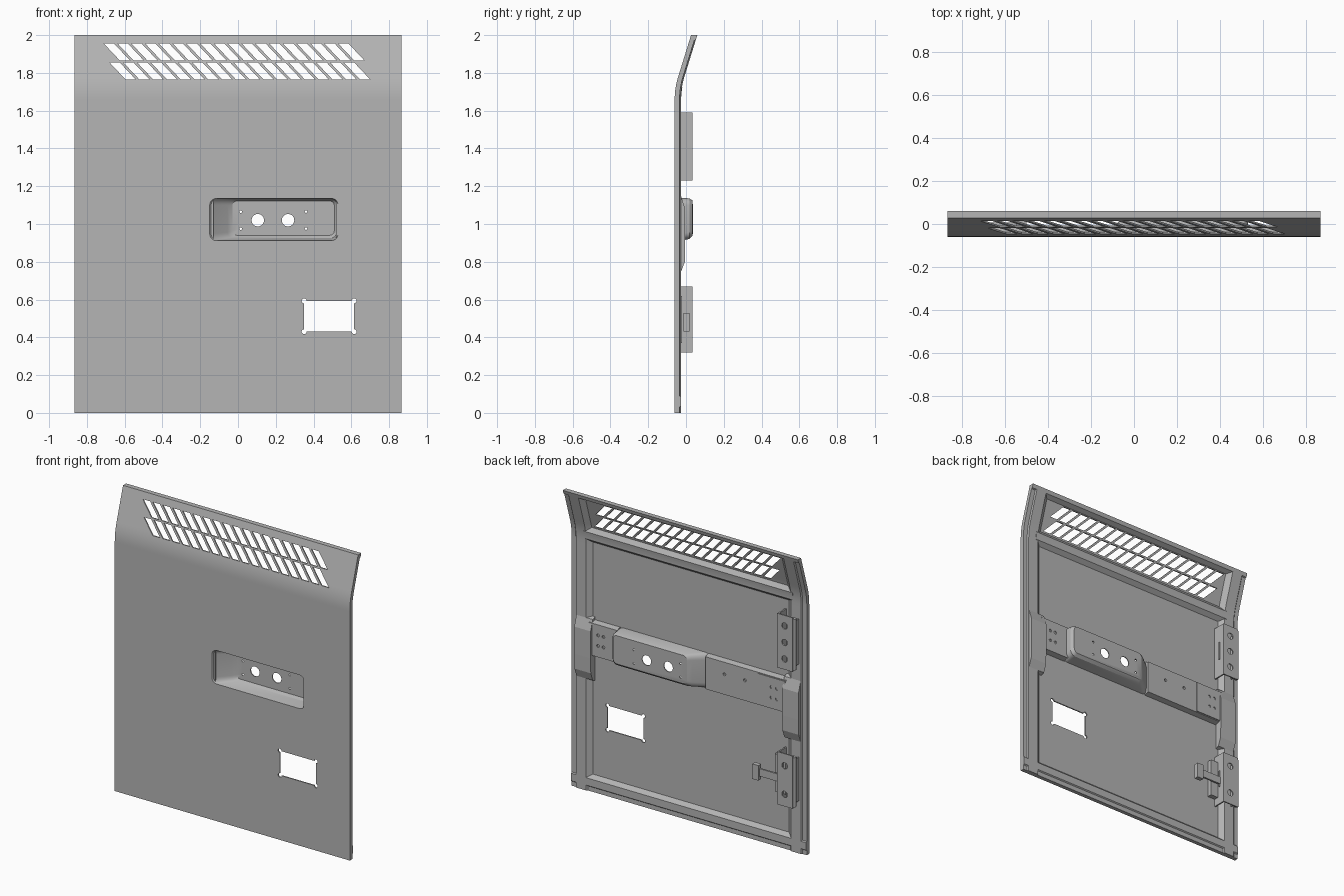
import bpy, bmesh, math
from mathutils import Vector

cube = bpy.data.objects.get("Cube")
if cube:
    bpy.data.objects.remove(cube)

grey = bpy.data.materials.new("plain_grey")
grey.use_nodes = True
grey.diffuse_color = (0.46, 0.46, 0.46, 1)
grey.node_tree.nodes["Principled BSDF"].inputs["Base Color"].default_value = grey.diffuse_color

# The panel leans back above this bend
BEND, SOFT, LEAN = 1.66, 0.12, 0.31
STATIONS = [BEND - 0.02] + [BEND + SOFT * i / 8 for i in range(9)] + [BEND + SOFT + 0.02]


def lean(z):
    t = max(0, z - BEND)
    return LEAN * t * t / (2 * SOFT) if t < SOFT else LEAN * (t - SOFT / 2)


def finish(name, bm):
    bmesh.ops.recalc_face_normals(bm, faces=bm.faces[:])
    mesh = bpy.data.meshes.new(name)
    bm.to_mesh(mesh)
    bm.free()
    mesh.materials.append(grey)
    obj = bpy.data.objects.new(name, mesh)
    bpy.context.collection.objects.link(obj)
    return obj


def add_prism(bm, axis, pts, a, b):
    """Extrude a 2D outline along an axis; the outline uses the other two axes in order."""
    def place(p, h):
        p = list(p)
        p.insert("xyz".index(axis), h)
        return bm.verts.new(p)
    low, high = [place(p, a) for p in pts], [place(p, b) for p in pts]
    bm.faces.new(low)
    bm.faces.new(high[::-1])
    for i in range(len(pts)):
        j = (i + 1) % len(pts)
        bm.faces.new((low[i], low[j], high[j], high[i]))


def prism(name, axis, pts, a, b, bent=False):
    bm = bmesh.new()
    add_prism(bm, axis, pts, a, b)
    if bent:
        for z in STATIONS:
            bmesh.ops.bisect_plane(bm, geom=bm.verts[:] + bm.edges[:] + bm.faces[:],
                                   plane_co=(0, 0, z), plane_no=(0, 0, 1))
        for v in bm.verts:
            v.co.y += lean(v.co.z)
    return finish(name, bm)


def rect(x0, x1, z0, z1):
    return [(x0, z0), (x1, z0), (x1, z1), (x0, z1)]


def box(name, x, y, z):
    return prism(name, "y", rect(*x, *z), *y)


def circle(x, z, r, n=20):
    return [(x + r * math.cos(math.tau * i / n), z + r * math.sin(math.tau * i / n)) for i in range(n)]


def rounded(x0, x1, z0, z1, r, n=5):
    pts = []
    for k, (cx, cz) in enumerate(rect(x0 + r, x1 - r, z0 + r, z1 - r)):
        for i in range(n + 1):
            a = math.pi + (k + i / n) * math.pi / 2
            pts.append((cx + r * math.cos(a), cz + r * math.sin(a)))
    return pts


def apply(obj, mod):
    bpy.context.view_layer.objects.active = obj
    bpy.ops.object.modifier_apply(modifier=mod.name)


def cut(obj, outlines, y0=-0.3, y1=0.3):
    """Cut outlines straight through along y."""
    bm = bmesh.new()
    for pts in outlines:
        add_prism(bm, "y", pts, y0, y1)
    cutter = finish("cutter", bm)
    mod = obj.modifiers.new("cut", "BOOLEAN")
    mod.operation, mod.solver, mod.object = "DIFFERENCE", "EXACT", cutter
    apply(obj, mod)
    bpy.data.objects.remove(cutter)


def smooth(obj):
    bpy.ops.object.select_all(action="DESELECT")
    obj.select_set(True)
    bpy.context.view_layer.objects.active = obj
    bpy.ops.object.shade_smooth_by_angle(angle=math.radians(30))


W = 0.865

# Outer skin with vents, window and pocket opening
skin = prism("outer_skin", "x", [(-0.06, 0), (-0.052, 0), (-0.052, 2), (-0.06, 2)], -W, W, bent=True)
slots = []
for x0, top, bottom in ((-0.71, 1.955, 1.865), (-0.68, 1.855, 1.765)):
    for i in range(18):
        x = x0 + 0.073 * i
        slots.append([(x, top), (x + 0.054, top), (x + 0.139, bottom), (x + 0.085, bottom)])
cut(skin, slots)
window = rect(0.35, 0.615, 0.43, 0.593)
cut(skin, [window])
cut(skin, [circle(x, z, 0.013) for x, z in window])
opening = rounded(-0.15, 0.53, 0.912, 1.135, 0.035)
cut(skin, [opening])
smooth(skin)

# Side rails of the inner frame
for name, s in (("left_rail", 1), ("right_rail", -1)):
    section = [(W, -0.055), (W, -0.034), (0.835, -0.034), (0.828, -0.027),
               (0.755, -0.027), (0.72, -0.054)]
    smooth(prism(name, "z", [(s * x, y) for x, y in section], 0, 2, bent=True))

# Cross rails: bottom, bend and top
prism("bottom_rail", "x", [(-0.055, 0), (-0.034, 0), (-0.034, 0.03), (-0.027, 0.036),
                           (-0.027, 0.085), (-0.054, 0.11)], -W, W)
prism("top_rail", "x", [(-0.055, 2), (-0.027, 2), (-0.027, 1.975), (-0.054, 1.958)], -W, W, bent=True)
prism("bend_rail", "x", [(-0.054, 1.65), (-0.025, 1.675), (-0.025, 1.725), (-0.054, 1.755)],
      -0.77, 0.77, bent=True)

# Recessed handle pocket: sloped walls and floor
bm = bmesh.new()
loops = []
for y, pts in ((-0.06, opening), (0.015, rounded(-0.055, 0.522, 0.926, 1.13, 0.03)),
               (0.03, rounded(-0.03, 0.51, 0.94, 1.122, 0.025))):
    loops.append([bm.verts.new((x, y, z)) for x, z in pts])
for a, b in zip(loops, loops[1:]):
    for i in range(len(a)):
        j = (i + 1) % len(a)
        bm.faces.new((a[i], a[j], b[j], b[i]))
bm.faces.new(loops[-1])
pocket = finish("handle_pocket", bm)
shell = pocket.modifiers.new("shell", "SOLIDIFY")
shell.thickness, shell.offset = 0.006, 1
apply(pocket, shell)
cut(pocket, [circle(x, 1.02, 0.033, 32) for x in (0.105, 0.265)] +
    [circle(x, z, 0.007, 10) for x in (0.015, 0.36) for z in (0.975, 1.065)])
smooth(pocket)

# Cross bar on both sides of the pocket
bar = [(-0.054, 0.905), (-0.018, 0.915), (-0.018, 1.13), (-0.054, 1.14)]
long_bar = prism("long_cross_bar", "x", bar, -0.73, -0.13)
short_bar = prism("short_cross_bar", "x", bar, 0.52, 0.73)
end_plate = box("cross_bar_end_plate", (-0.72, -0.52), (-0.03, -0.012), (0.92, 1.125))
cut(long_bar, [circle(x, 1.05, 0.01, 12) for x in (-0.27, -0.42)], -0.03, 0.1)
for obj, s in ((end_plate, -1), (short_bar, 1)):
    cut(obj, [circle(s * x, z, 0.01, 12) for x in (0.62, 0.66) for z in (0.99, 1.06)], -0.025, 0.1)

# Raised brackets where the bar meets the rails
bulge = [(-0.054, 0.735), (-0.027, 0.745), (-0.006, 0.8), (-0.004, 0.9),
         (-0.004, 1.08), (-0.027, 1.15), (-0.054, 1.16)]
for name, s in (("left_bracket", 1), ("right_bracket", -1)):
    a, b = sorted((s * 0.705, s * 0.825))
    prism(name, "x", bulge, a, b)

# Hinges: folded channel, back plate with holes, and pin knuckle
for name, z0, z1, holes in (("upper_hinge", 1.23, 1.59, (0.07, 0.18, 0.29)),
                            ("lower_hinge", 0.32, 0.67, (0.08, 0.27))):
    box(name + "_wall", (-0.705, -0.695), (-0.053, 0.035), (z0, z1))
    plate = box(name + "_plate", (-0.81, -0.695), (0.027, 0.035), (z0, z1))
    cut(plate, [circle(-0.75, z0 + h, 0.021) for h in holes])
    pin = [(x, y) for x, y in circle(-0.808, 0.02, 0.015, 16)]
    smooth(prism(name + "_knuckle", "z", pin, z0 + 0.01, z1 - 0.01))
    box(name + "_outer_leaf", (-0.812, -0.804), (-0.03, 0.02), (z0 + 0.03, z1 - 0.03))
    box(name + "_rib", (-0.696, -0.688), (-0.008, 0.002), (z0 + 0.12, z1 - 0.12))

# Mounting flange and catch beside the lower hinge
box("lower_hinge_flange", (-0.72, -0.64), (-0.053, -0.02), (0.37, 0.62))
box("catch_arm", (-0.7, -0.52), (-0.006, 0.006), (0.455, 0.505))
box("catch_head", (-0.545, -0.5), (-0.012, 0.018), (0.43, 0.53))
